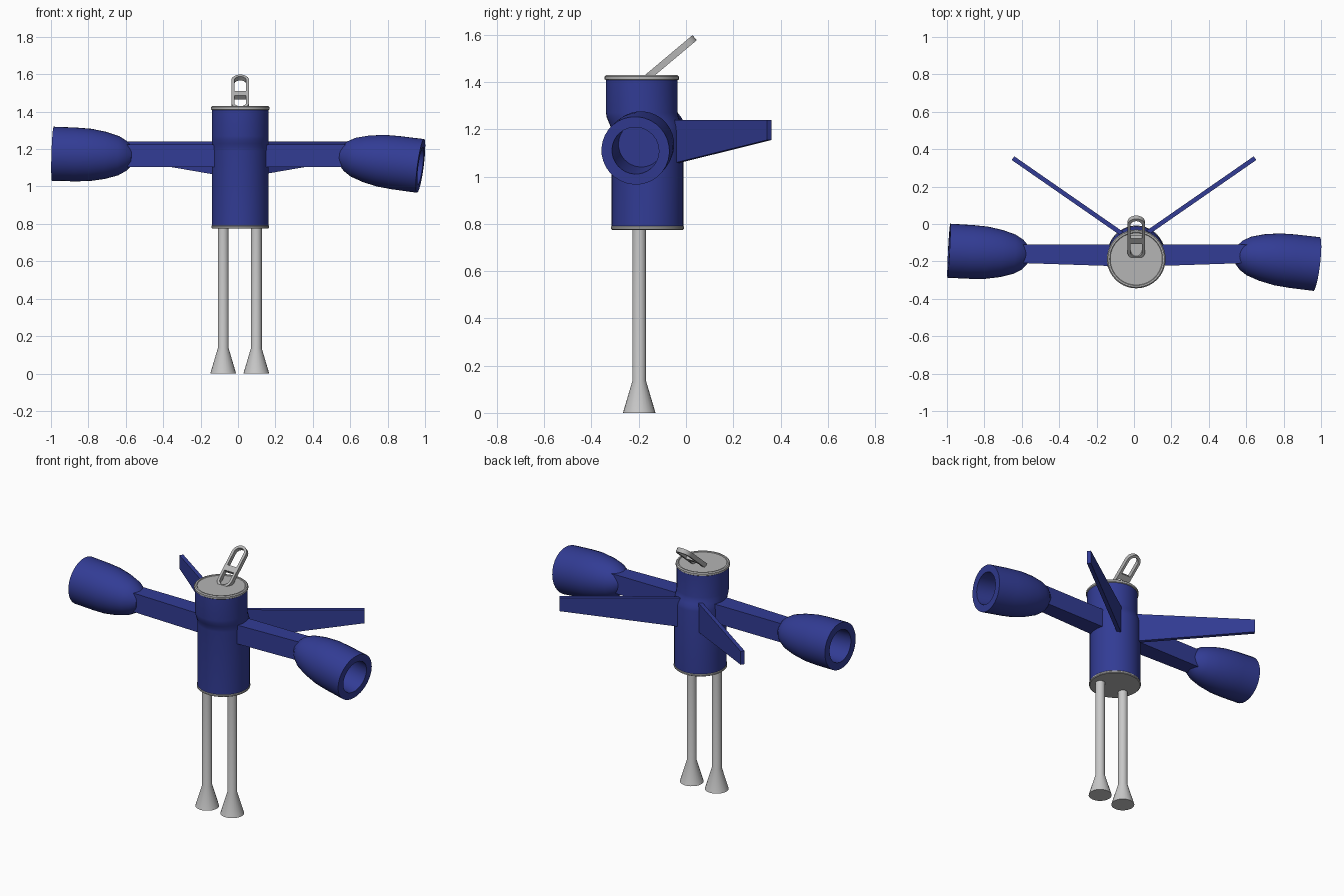
import bpy, bmesh, math
from mathutils import Vector

if "Cube" in bpy.data.objects:
    bpy.data.objects.remove(bpy.data.objects["Cube"])


def material(name, rgb):
    m = bpy.data.materials.new(name)
    m.diffuse_color = (*rgb, 1)
    m.use_nodes = True
    m.node_tree.nodes["Principled BSDF"].inputs["Base Color"].default_value = m.diffuse_color
    return m


BLUE = material("deep blue", (0.032, 0.045, 0.30))
METAL = material("can metal", (0.46, 0.46, 0.46))
LEG = material("light grey", (0.58, 0.58, 0.58))
CX = 0.012  # body axis in x


def finish(bm, name, mat, smooth=True):
    bmesh.ops.remove_doubles(bm, verts=bm.verts, dist=1e-5)
    bmesh.ops.recalc_face_normals(bm, faces=bm.faces)
    me = bpy.data.meshes.new(name)
    bm.to_mesh(me)
    bm.free()
    me.materials.append(mat)
    ob = bpy.data.objects.new(name, me)
    bpy.context.collection.objects.link(ob)
    if smooth:
        bpy.ops.object.select_all(action='DESELECT')
        ob.select_set(True)
        bpy.context.view_layer.objects.active = ob
        bpy.ops.object.shade_smooth_by_angle(angle=math.radians(30))
    return ob


def lathe(name, profile, base, axis, mat, sides=32, bend=None):
    """Spin (radius, height) points round an axis, capping both ends."""
    bm = bmesh.new()
    rot = Vector((0, 0, 1)).rotation_difference(Vector(axis))
    rings = []
    for r, h in profile:
        ring = []
        for i in range(sides):
            a = math.tau * i / sides
            p = rot @ Vector((r * math.cos(a), r * math.sin(a), h)) + Vector(base)
            if bend:
                p.y += bend(p.z)
            ring.append(bm.verts.new(p))
        rings.append(ring)
    for lo, hi in zip(rings, rings[1:]):
        for i in range(sides):
            j = (i + 1) % sides
            bm.faces.new((lo[i], lo[j], hi[j], hi[i]))
    bm.faces.new(rings[0])
    bm.faces.new(rings[-1])
    return finish(bm, name, mat)


def prism(name, bottom, top, mat):
    """Solid between two matching outlines."""
    bm = bmesh.new()
    a = [bm.verts.new(p) for p in bottom]
    b = [bm.verts.new(p) for p in top]
    bm.faces.new(a)
    bm.faces.new(b)
    for i in range(len(a)):
        j = (i + 1) % len(a)
        bm.faces.new((a[i], a[j], b[j], b[i]))
    return finish(bm, name, mat, False)


# Can body, with the upper part stepped slightly forward
def body_shift(z):
    t = min(max((z - 1.19) / 0.08, 0), 1)
    return -0.024 * t * t * (3 - 2 * t)


lathe("can_body", [(0.152, z) for z in (0.785, 1.19, 1.21, 1.23, 1.25, 1.27, 1.41)],
      (CX, -0.163, 0), (0, 0, 1), BLUE, 40, body_shift)

# Lid with raised rim, and base plate
lathe("can_lid", [(0.150, 0), (0.157, 0.005), (0.157, 0.017), (0.151, 0.023),
                  (0.142, 0.023), (0.139, 0.019)],
      (CX, -0.187, 1.407), (0, 0, 1), METAL, 40)
lathe("can_base", [(0.150, 0), (0.155, 0.004), (0.155, 0.012), (0.151, 0.017)],
      (CX, -0.163, 0.775), (0, 0, 1), METAL, 40)

# Legs with flared feet
for side, x in (("left", -0.079), ("right", 0.098)):
    lathe(side + "_leg", [(0.069, 0), (0.029, 0.135), (0.029, 0.78)],
          (x, -0.198, 0), (0, 0, 1), LEG, 24)


# Arms and swept wings
def arm_section(x, front):
    return [(x, front, 1.105), (x, -0.11, 1.105), (x, -0.11, 1.225), (x, front, 1.225)]


for side, s in (("left", -1), ("right", 1)):
    prism(side + "_arm", arm_section(s * 0.08, -0.226), arm_section(s * 0.62, -0.208), BLUE)
    root, tip = Vector((s * 0.05, -0.062, 0)), Vector((s * 0.647, 0.352, 0))
    along = (tip - root).normalized()
    n = Vector((-along.y, along.x, 0)) * 0.012

    def wing_side(off):
        return [root + off + Vector((0, 0, 1.052)), tip + off + Vector((0, 0, 1.155)),
                tip + off + Vector((0, 0, 1.24)), root + off + Vector((0, 0, 1.24))]

    prism(side + "_wing", wing_side(n), wing_side(-n), BLUE)

# Hollow cup-shaped thrusters on the arm ends
for side, inner, outer in (
        ("left", (-0.568, -0.165, 1.162), (-0.99, -0.143, 1.175)),
        ("right", (0.548, -0.163, 1.166), (0.976, -0.214, 1.11))):
    axis = Vector(outer) - Vector(inner)
    L = axis.length
    lathe(side + "_thruster",
          [(0.050, 0), (0.080, 0.028), (0.105, 0.07), (0.126, 0.14), (0.140, 0.22),
           (0.144, 0.30), (0.145, L), (0.100, L), (0.096, L - 0.2)],
          inner, axis, BLUE, 32)

# Pull tab: pill-shaped loop with a crossbar, tilted back from the lid
tilt = math.radians(40)
U = Vector((0, math.cos(tilt), math.sin(tilt)))
N = Vector((0, -math.sin(tilt), math.cos(tilt)))
START = Vector((CX, -0.178, 1.408))
TAB_LEN, TAB_R, HALF = 0.28, 0.048, 0.014


def tab_point(x, u, n):
    return START + Vector((x, 0, 0)) + U * u + N * n


def pill(r, n):
    pts = []
    for end, a0 in ((TAB_LEN - TAB_R, 0), (TAB_R, math.pi)):
        for i in range(13):
            a = a0 + math.pi * i / 12
            pts.append(tab_point(r * math.cos(a), end + r * math.sin(a), n))
    return pts


bm = bmesh.new()
loops = [[bm.verts.new(p) for p in pill(r, n)]
         for r, n in ((TAB_R, -HALF), (TAB_R, HALF), (0.032, HALF), (0.032, -HALF))]
for k in range(4):
    a, b = loops[k], loops[(k + 1) % 4]
    for i in range(len(a)):
        j = (i + 1) % len(a)
        bm.faces.new((a[i], a[j], b[j], b[i]))
finish(bm, "pull_tab", METAL)


def bar_side(n):
    return [tab_point(x, u, n) for x, u in
            ((-0.036, 0.105), (0.036, 0.105), (0.036, 0.142), (-0.036, 0.142))]


prism("tab_crossbar", bar_side(-HALF), bar_side(HALF), METAL)
